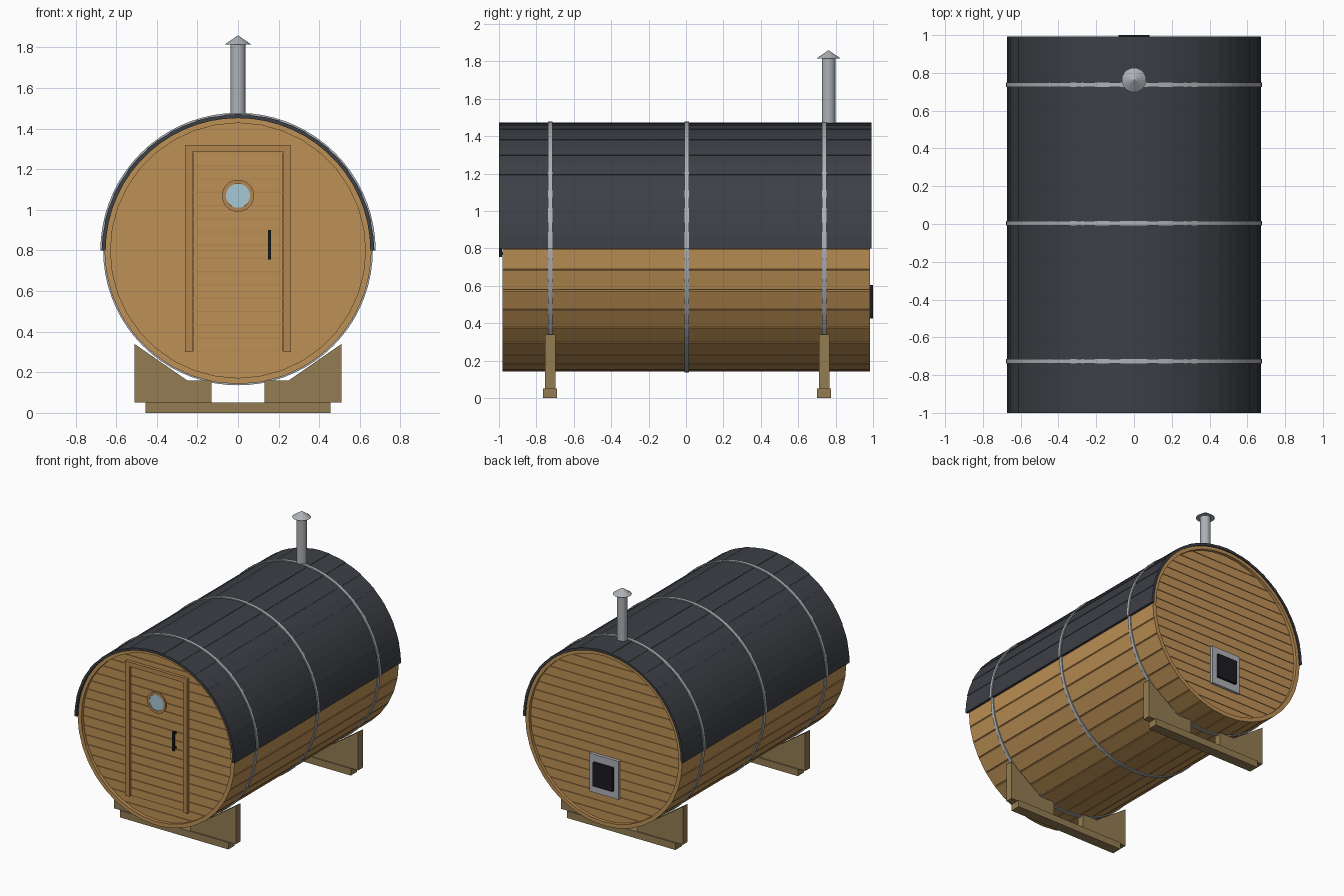
import bpy, bmesh
from math import sin, cos, pi, radians, sqrt, asin

if "Cube" in bpy.data.objects:
    bpy.data.objects.remove(bpy.data.objects["Cube"])

CZ = 0.80  # barrel axis height


def mat(name, rgb):
    m = bpy.data.materials.new(name)
    m.diffuse_color = (*rgb, 1)
    m.use_nodes = True
    m.node_tree.nodes["Principled BSDF"].inputs["Base Color"].default_value = m.diffuse_color
    return m


WOOD = mat("warm_wood", (0.51, 0.28, 0.09))
DOORWOOD = mat("door_wood", (0.45, 0.24, 0.08))
BASE = mat("base_wood", (0.29, 0.20, 0.085))
ROOF = mat("dark_roofing", (0.045, 0.05, 0.06))
STEEL = mat("steel", (0.42, 0.44, 0.47))
BLACK = mat("black_metal", (0.012, 0.012, 0.014))
GLASS = mat("glass", (0.38, 0.58, 0.66))


def finish(name, bm, m):
    bmesh.ops.recalc_face_normals(bm, faces=bm.faces[:])
    me = bpy.data.meshes.new(name)
    bm.to_mesh(me)
    bm.free()
    me.materials.append(m)
    ob = bpy.data.objects.new(name, me)
    bpy.context.collection.objects.link(ob)
    return ob


def prisms(name, polys, y0, y1, m):
    """Extrude a list of (x, z) outlines from y0 to y1 as one object."""
    bm = bmesh.new()
    for p in polys:
        a = [bm.verts.new((x, y0, z)) for x, z in p]
        b = [bm.verts.new((x, y1, z)) for x, z in p]
        n = len(p)
        bm.faces.new(a)
        bm.faces.new(b[::-1])
        for i in range(n):
            j = (i + 1) % n
            bm.faces.new((a[i], a[j], b[j], b[i]))
    return finish(name, bm, m)


def rect(x0, x1, z0, z1):
    return [(x0, z0), (x1, z0), (x1, z1), (x0, z1)]


def pol(r, a, cz=CZ):
    return (r * cos(a), cz + r * sin(a))


def disc(r, n, cz=CZ, off=0.0):
    return [pol(r, 2 * pi * (i + off) / n, cz) for i in range(n)]


def ring(outer, inner):
    """Quads between two closed outlines."""
    n = len(outer)
    return [[outer[i], outer[(i + 1) % n], inner[(i + 1) % n], inner[i]] for i in range(n)]


# Barrel staves with small V grooves
N, RO, RI = 36, 0.658, 0.628
staves = []
for i in range(N):
    a, h, c = 2 * pi * (i + 0.5) / N, pi / N, 0.007
    staves.append([pol(RI, a - h), pol(RO - 0.004, a - h), pol(RO, a - h + c),
                   pol(RO, a + h - c), pol(RO - 0.004, a + h), pol(RI, a + h)])
prisms("barrel_staves", staves, -0.98, 0.985, WOOD)

# End walls: backing disc plus horizontal planks clipped to the circle
def wall_planks(r, count, gap):
    out, step = [], 2 * r / count
    for k in range(count):
        z0, z1 = -r + k * step + gap, -r + (k + 1) * step - gap
        a0, a1 = asin(z0 / r), asin(z1 / r)
        right = [(r * cos(a0 + (a1 - a0) * t / 4), CZ + r * sin(a0 + (a1 - a0) * t / 4)) for t in range(5)]
        out.append(right + [(-x, z) for x, z in reversed(right)])
    return out


for name, s, y in (("front_wall", 1, -0.955), ("back_wall", -1, 0.962)):
    prisms(name + "_planks", wall_planks(0.629, 18, 0.002), y, y + s * 0.012, WOOD)
    prisms(name + "_backing", [disc(0.629, 72)], y + s * 0.005, y + s * 0.04, WOOD)

# Roof: overlapping shingle courses, 12 degrees each, with a ridge course on top
roof = []
for k in range(15):
    a0, a1 = radians(12 * k), radians(12 * (k + 1))
    lo, hi = 0.672, 0.669
    if k == 7:
        lo = hi = 0.672
    elif k > 7:
        lo, hi = hi, lo
    am = (a0 + a1) / 2
    roof.append([pol(0.652, a0), pol(lo, a0), pol((lo + hi) / 2, am), pol(hi, a1),
                 pol(0.652, a1), pol(0.652, am)])
prisms("shingle_roof", roof, -1.0, 0.993, ROOF)

# Steel hoops: wider radius over the roof, tighter under the barrel
def hoop(r_top, r_low, n=72):
    up = [pol(r_top, pi * i / (n // 2)) for i in range(n // 2 + 1)]
    return up + [pol(r_low, pi + pi * i / (n // 2)) for i in range(n // 2 + 1)]


for name, y in (("front_hoop", -0.727), ("middle_hoop", 0.005), ("back_hoop", 0.738)):
    prisms(name, ring(hoop(0.678, 0.664), hoop(0.664, 0.650)), y - 0.012, y + 0.012, STEEL)

# Cradles: notched bearer with sloped shoulders on a wider foot
half = [(0.13, 0.05), (0.13, 0.16), (0.25, 0.16), (0.51, 0.34), (0.51, 0.05)]
for name, y in (("front_cradle", -0.727), ("back_cradle", 0.738)):
    prisms(name, [half, [(-x, z) for x, z in half]], y - 0.028, y + 0.028, BASE)
    prisms(name + "_foot", [rect(-0.455, 0.455, 0, 0.052)], y - 0.038, y + 0.038, BASE)

# Door: frame, boards with grooves, round window and handle
prisms("door_frame", [rect(-0.26, -0.225, 0.30, 1.32), rect(0.225, 0.26, 0.30, 1.32),
                      rect(-0.225, 0.225, 1.285, 1.32)], -0.979, -0.95, DOORWOOD)
dz = 0.98 / 15
prisms("door_boards", [rect(-0.22, 0.22, 0.303 + k * dz + 0.003, 0.303 + (k + 1) * dz - 0.003)
                       for k in range(15)], -0.968, -0.95, WOOD)
prisms("door_core", [rect(-0.22, 0.22, 0.303, 1.283)], -0.962, -0.948, DOORWOOD)
prisms("window_frame", ring(disc(0.08, 16, 1.07, 0.5), disc(0.06, 16, 1.07, 0.5)), -0.978, -0.95, DOORWOOD)
prisms("window_glass", [disc(0.063, 8, 1.07, 0.5)], -0.974, -0.95, GLASS)
prisms("door_handle", [rect(0.148, 0.163, 0.755, 0.90)], -1.0, -0.984, BLACK)
prisms("handle_posts", [rect(0.15, 0.161, 0.765, 0.78), rect(0.15, 0.161, 0.875, 0.89)],
       -0.986, -0.96, BLACK)

# Stove hatch on the back wall
prisms("hatch_plate", [rect(-0.122, 0.122, 0.37, 0.66)], 0.955, 0.982, STEEL)
prisms("hatch_door", [rect(-0.082, 0.082, 0.425, 0.605)], 0.975, 1.0, BLACK)

# Chimney pipe and conical cap
def cone(name, r1, r2, z0, z1, n):
    bm = bmesh.new()
    bmesh.ops.create_cone(bm, cap_ends=True, segments=n, radius1=r1, radius2=r2, depth=z1 - z0)
    bmesh.ops.translate(bm, verts=bm.verts, vec=(0, 0.762, (z0 + z1) / 2))
    return finish(name, bm, STEEL)


cone("chimney_pipe", 0.036, 0.036, 1.43, 1.83, 20)
cone("chimney_cap", 0.065, 0.0, 1.815, 1.86, 20)
